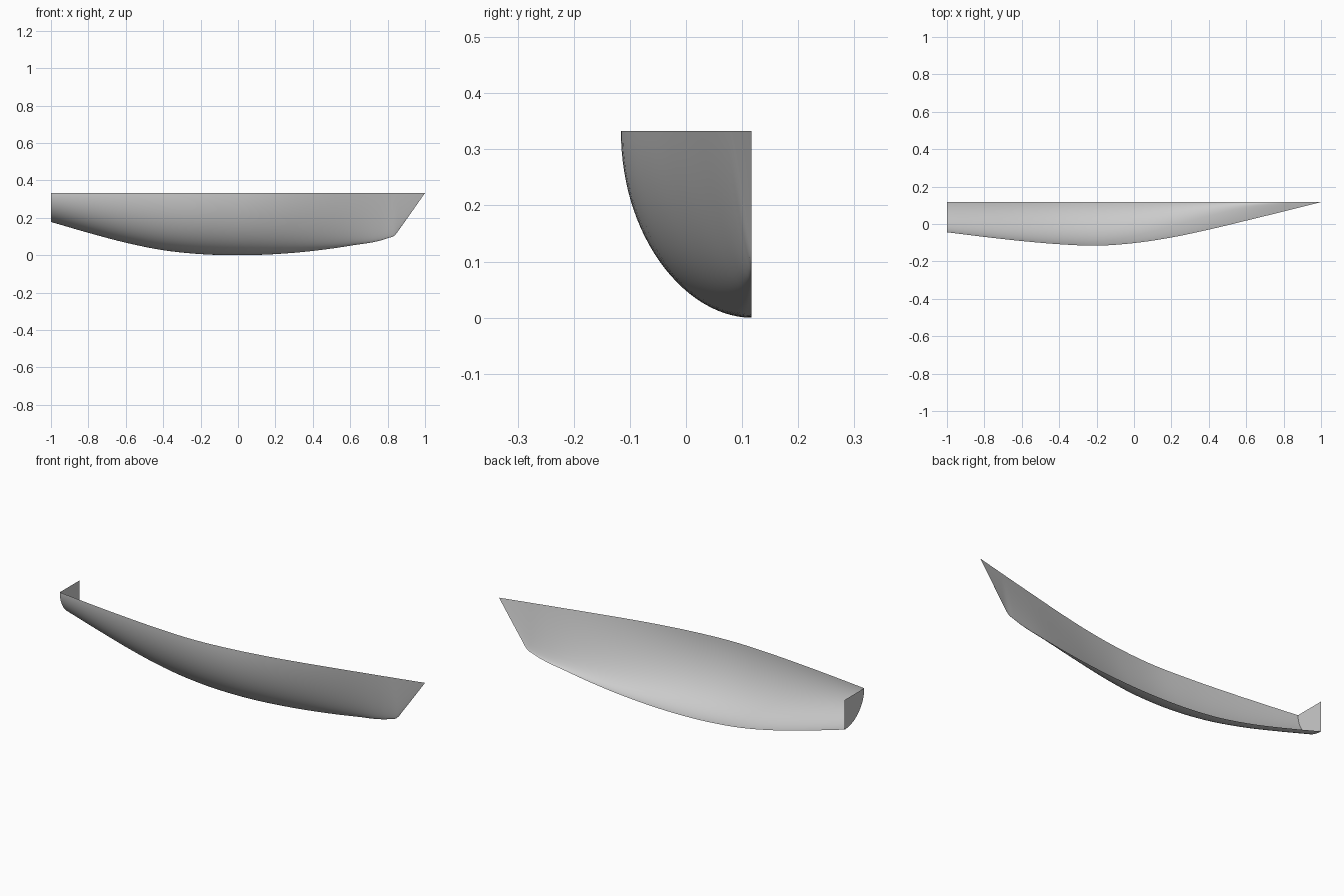
import bpy
import bmesh
import math

if "Cube" in bpy.data.objects:
    bpy.data.objects.remove(bpy.data.objects["Cube"], do_unlink=True)

DECK = 0.333     # height of the sheer line
CENTRE = 0.117   # y of the open centre plane
RINGS = 28       # points from keel to deck

# Centreline (keel and stem) height and deck half-breadth along the hull
KEEL = [(-1, .178), (-.8, .12), (-.6, .067), (-.4, .027), (-.2, .006), (0, 0), (.2, .006),
        (.4, .023), (.6, .051), (.8, .091), (.84, .108), (.87, .149), (1, DECK)]
BEAM = [(-1, .161), (-.8, .186), (-.6, .208), (-.4, .225), (-.2, .233), (0, .219),
        (.2, .189), (.4, .147), (.6, .099), (.8, .05), (1, 0)]


def smooth_curve(points, x):
    """Cubic Hermite interpolation through the points."""
    n = len(points)

    def slope(i):
        return (points[i + 1][1] - points[i][1]) / (points[i + 1][0] - points[i][0])

    def tangent(i):
        if i == 0:
            return slope(0)
        if i == n - 1:
            return slope(n - 2)
        before = points[i][0] - points[i - 1][0]
        after = points[i + 1][0] - points[i][0]
        return (slope(i - 1) * after + slope(i) * before) / (before + after)

    k = max(i for i in range(n - 1) if x >= points[i][0])
    (x0, y0), (x1, y1) = points[k], points[k + 1]
    h = x1 - x0
    t = (x - x0) / h
    return (y0 * (1 + 2 * t) * (1 - t) ** 2 + h * tangent(k) * t * (1 - t) ** 2
            + y1 * t * t * (3 - 2 * t) + h * tangent(k + 1) * t * t * (t - 1))


def section(bm, x):
    """One station: round amidships, turning to a V towards the bow."""
    keel, beam = smooth_curve(KEEL, x), smooth_curve(BEAM, x)
    vee = max(0, x) ** 1.5
    verts = []
    for j in range(RINGS + 1):
        a = j / RINGS * math.pi / 2
        t = 1 - math.cos(a)
        width = (1 - vee) * math.sin(a) + vee * t
        verts.append(bm.verts.new((x, CENTRE - beam * width, keel + (DECK - keel) * t)))
    return verts


def finish(name, bm, material):
    mesh = bpy.data.meshes.new(name)
    bm.to_mesh(mesh)
    bm.free()
    obj = bpy.data.objects.new(name, mesh)
    bpy.context.collection.objects.link(obj)
    mesh.materials.append(material)
    return obj


grey = bpy.data.materials.new("hull grey")
grey.use_nodes = True
grey.diffuse_color = (.6, .6, .6, 1)
grey.node_tree.nodes["Principled BSDF"].inputs["Base Color"].default_value = (.6, .6, .6, 1)

# Half hull shell, stations closer together around the stem
bm = bmesh.new()
stations = [-1 + i * .04 for i in range(45)] + [.775 + i * .0125 for i in range(18)] + [.9995]
rows = [section(bm, x) for x in stations]
for a, b in zip(rows, rows[1:]):
    for j in range(RINGS):
        bm.faces.new((a[j], b[j], b[j + 1], a[j + 1]))
hull = finish("half_hull", bm, grey)
for poly in hull.data.polygons:
    poly.use_smooth = True

# Flat half transom closing the stern
bm = bmesh.new()
edge = section(bm, -1)
corner = bm.verts.new((-1, CENTRE, DECK))
for lower, upper in zip(edge, edge[1:]):
    bm.faces.new((corner, upper, lower))
finish("half_transom", bm, grey)
